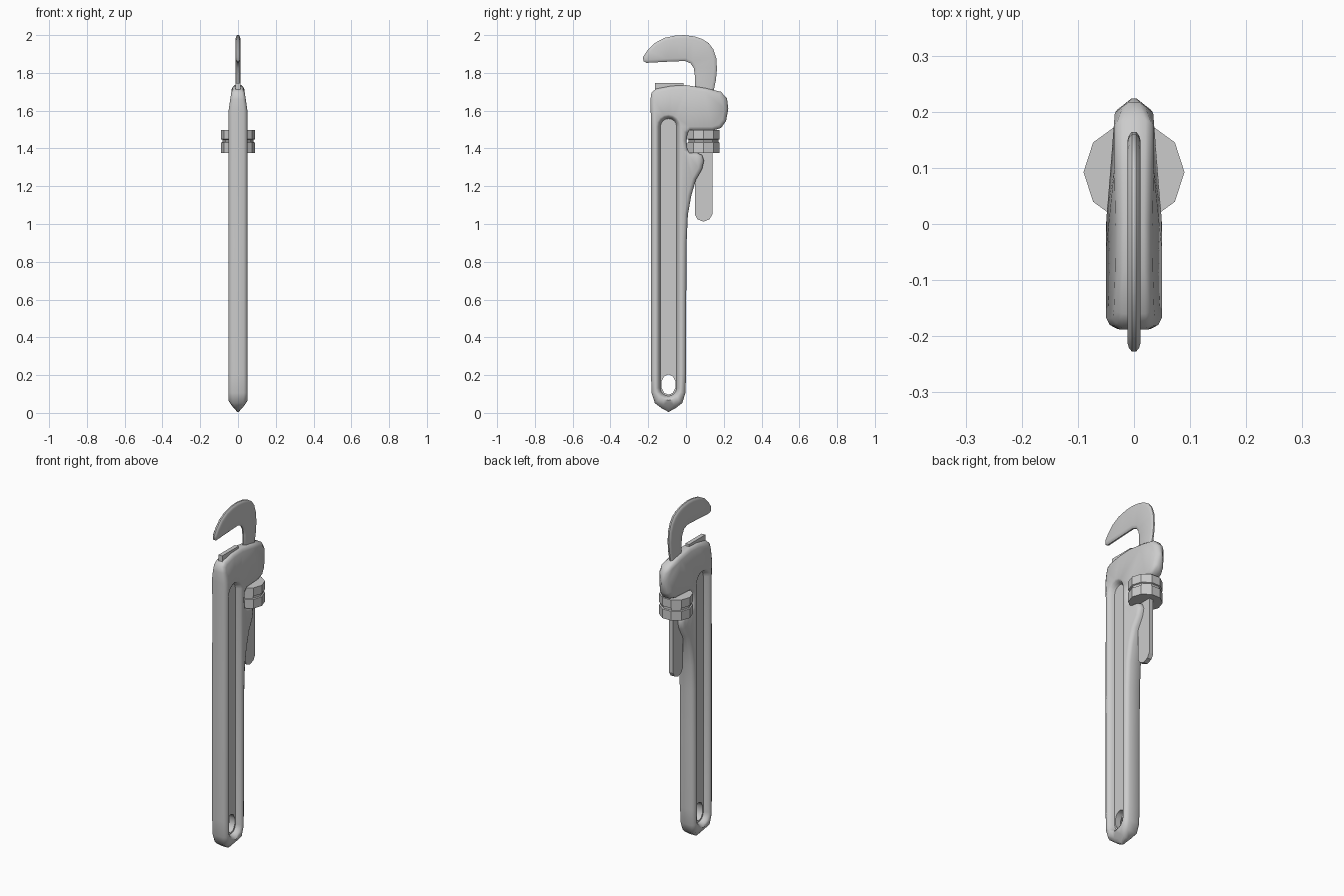
import bpy, bmesh, math
from mathutils import Vector

if "Cube" in bpy.data.objects:
    bpy.data.objects.remove(bpy.data.objects["Cube"])


def offset(pts, d):
    """Move a counter-clockwise (y, z) outline inwards by d."""
    out = []
    for i, p in enumerate(pts):
        p = Vector(p)
        a = (p - Vector(pts[i - 1])).normalized()
        b = (Vector(pts[(i + 1) % len(pts)]) - p).normalized()
        n1, n2 = Vector((-a.y, a.x)), Vector((-b.y, b.x))
        m = n1 + n2
        out.append(p + m * d / max(m.dot(n1), 0.6))
    return out


def ring(bm, pts, x):
    return [bm.verts.new((x, p[0], p[1])) for p in pts]


def bridge(bm, rings):
    for r, s in zip(rings, rings[1:]):
        n = len(r)
        for i in range(n):
            bm.faces.new((r[i], r[(i + 1) % n], s[(i + 1) % n], s[i]))


def fill(bm, side, *loops):
    edges = [bm.edges.get((l[i - 1], l[i])) for l in loops for i in range(len(l))]
    bmesh.ops.triangle_fill(bm, edges=edges, use_beauty=True, normal=(side, 0, 0))


def finish(bm, name, angle=None):
    bmesh.ops.recalc_face_normals(bm, faces=bm.faces)
    me = bpy.data.meshes.new(name)
    bm.to_mesh(me)
    bm.free()
    ob = bpy.data.objects.new(name, me)
    bpy.context.collection.objects.link(ob)
    if angle:
        bpy.ops.object.select_all(action='DESELECT')
        ob.select_set(True)
        bpy.context.view_layer.objects.active = ob
        bpy.ops.object.shade_smooth_by_angle(angle=math.radians(angle))
    return ob


def plate(name, pts, profile, angle=None):
    """Flat part with edge profile given as (inset, half thickness)."""
    bm = bmesh.new()
    steps = [(d, -x) for d, x in reversed(profile)] + list(profile)
    rings = [ring(bm, offset(pts, d), x) for d, x in steps]
    bridge(bm, rings)
    fill(bm, -1, rings[0])
    fill(bm, 1, rings[-1])
    return finish(bm, name, angle)


def ramp(v, table):
    for (a, fa), (b, fb) in zip(table, table[1:]):
        if v <= b:
            return fa + (fb - fa) * max(0, (v - a) / (b - a))
    return table[-1][1]


def arc(cz, ry, rz, start, end, n):
    """Points of an ellipse arc about the handle centre line."""
    ts = [math.radians(start + (end - start) * i / n) for i in range(n + 1)]
    return [(-.0925 + ry * math.cos(t), cz + rz * math.sin(t)) for t in ts]


# Handle with jaw housing: rounded rim, recessed panels, hanging hole
body = [(-.0925, .005), (-.055, .025), (-.02, .052), (-.003, .105), (0, .2), (.001, .6),
        (.003, .9), (.01, 1.05), (.028, 1.15), (.053, 1.235), (.085, 1.29), (.095, 1.335),
        (.085, 1.365), (.06, 1.376), (.025, 1.378), (.007, 1.395), (.003, 1.44),
        (.008, 1.48), (.025, 1.495), (.14, 1.495), (.185, 1.508), (.212, 1.545),
        (.224, 1.61), (.217, 1.665), (.185, 1.7), (.1, 1.72), (0, 1.735), (-.08, 1.731),
        (-.16, 1.715), (-.183, 1.695), (-.188, 1.66), (-.187, 1.6), (-.184, 1.5),
        (-.185, .9), (-.185, .2), (-.182, .105), (-.165, .052), (-.13, .025)]
slot = arc(1.515, .047, .047, 0, 180, 8) + arc(.132, .047, .047, 180, 360, 8)
hole = arc(.15, .039, .054, 18, 342, 9)

bm = bmesh.new()
outer, holes = {}, {}
for s in (-1, 1):
    outer[s] = [ring(bm, offset(body, d), s * x) for d, x in ((0, .03), (.007, .043), (.02, .05))]
    panel = [ring(bm, offset(slot, d), s * x)
             for d, x in ((-.018, .05), (-.008, .044), (-.001, .03), (.004, .018))]
    holes[s] = ring(bm, hole, s * .018)
    bridge(bm, outer[s])
    bridge(bm, panel)
    for i in range(len(hole)):
        bm.edges.new((holes[s][i - 1], holes[s][i]))
    fill(bm, s, outer[s][-1], panel[0])
    fill(bm, s, panel[-1], holes[s])
bridge(bm, [outer[-1][0], outer[1][0]])
bridge(bm, [holes[-1], holes[1]])
for v in bm.verts:
    v.co.x *= min(ramp(v.co.z, [(0, .05), (.06, 1), (1.6, 1), (1.735, .6)]),
                  ramp(v.co.y, [(0, 1), (.2, .68), (.226, .1)]))
finish(bm, "handle_and_housing", 50)

# Hook jaw
hook = [(.047, 1.6), (.145, 1.6), (.145, 1.7), (.158, 1.76), (.164, 1.82), (.16, 1.88),
        (.145, 1.925), (.12, 1.958), (.085, 1.98), (.045, 1.993), (-.01, 2), (-.06, 1.997),
        (-.115, 1.985), (-.165, 1.958), (-.202, 1.922), (-.227, 1.885), (-.226, 1.863),
        (-.21, 1.853), (-.1, 1.859), (-.005, 1.863), (.025, 1.85), (.041, 1.825), (.047, 1.785)]
plate("hook_jaw", hook, ((0, .004), (.006, .009), (.016, .012)), 50)

# Jaw shank running down through the nut
shank = [(.047, 1.05), (.06, 1.025), (.0925, 1.012), (.125, 1.025), (.139, 1.05),
         (.139, 1.62), (.047, 1.62)]
plate("jaw_shank", shank, ((0, .013),))

# Heel jaw insert
plate("heel_jaw", [(-.163, 1.65), (-.012, 1.65), (-.012, 1.747), (-.163, 1.747)], ((0, .012),))

# Ten-sided adjusting nut with a groove
bm = bmesh.new()
rings = [[bm.verts.new((r * math.cos(i * math.pi / 5), .0925 + r * math.sin(i * math.pi / 5), z))
          for i in range(10)]
         for r, z in ((.09, 1.377), (.09, 1.431), (.083, 1.434), (.083, 1.446), (.09, 1.449), (.09, 1.498))]
bridge(bm, rings)
bm.faces.new(rings[0])
bm.faces.new(rings[-1])
finish(bm, "adjusting_nut")
